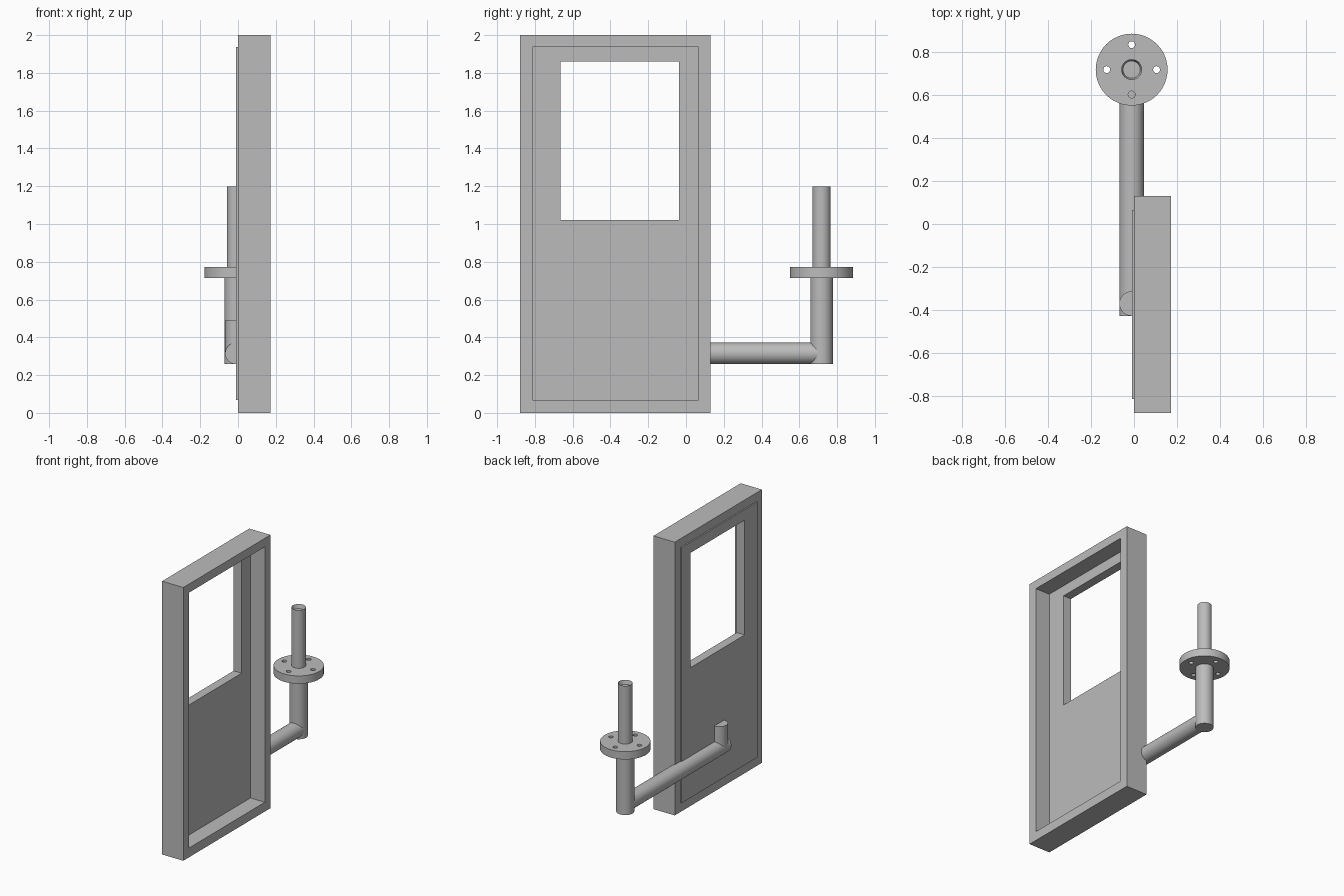
import bpy, bmesh, math
from mathutils import Matrix, Vector

if "Cube" in bpy.data.objects:
    bpy.data.objects.remove(bpy.data.objects["Cube"], do_unlink=True)

GREY = (0.5, 0.5, 0.5, 1)
metal = bpy.data.materials.new("plain_grey")
metal.use_nodes = True
metal.diffuse_color = GREY
metal.node_tree.nodes["Principled BSDF"].inputs["Base Color"].default_value = GREY


def finish(name, bm, smooth=False):
    bmesh.ops.recalc_face_normals(bm, faces=bm.faces)
    mesh = bpy.data.meshes.new(name)
    bm.to_mesh(mesh)
    bm.free()
    mesh.materials.append(metal)
    obj = bpy.data.objects.new(name, mesh)
    bpy.context.collection.objects.link(obj)
    if smooth:
        bpy.ops.object.select_all(action='DESELECT')
        obj.select_set(True)
        bpy.context.view_layer.objects.active = obj
        bpy.ops.object.shade_smooth_by_angle(angle=math.radians(35))
    return obj


def rect_ring(name, x0, x1, outer, inner):
    """Slab in the YZ plane with a rectangular opening; rects are (y0, y1, z0, z1)."""
    bm = bmesh.new()
    loops = []
    for x in (x0, x1):
        for y0, y1, z0, z1 in (outer, inner):
            corners = ((y0, z0), (y1, z0), (y1, z1), (y0, z1))
            loops.append([bm.verts.new((x, y, z)) for y, z in corners])
    back_out, back_in, front_out, front_in = loops
    for a, b in ((back_out, back_in), (front_out, front_in),
                 (back_out, front_out), (back_in, front_in)):
        for i in range(4):
            j = (i + 1) % 4
            bm.faces.new((a[i], a[j], b[j], b[i]))
    return finish(name, bm)


def add_cylinder(bm, start, end, radius, segments=48):
    a, b = Vector(start), Vector(end)
    turn = (b - a).to_track_quat('Z', 'Y').to_matrix().to_4x4()
    bmesh.ops.create_cone(bm, cap_ends=True, segments=segments, radius1=radius,
                          radius2=radius, depth=(b - a).length,
                          matrix=Matrix.Translation((a + b) / 2) @ turn)


def pipe(name, start, end, radius):
    bm = bmesh.new()
    add_cylinder(bm, start, end, radius)
    return finish(name, bm, smooth=True)


# Door: deep frame with a thinner windowed panel standing just proud of its back
opening = (-0.813, 0.065, 0.068, 1.937)
window = (-0.665, -0.036, 1.02, 1.86)
rect_ring("door_frame", 0, 0.172, (-0.878, 0.13, 0, 2), opening)
rect_ring("door_panel", -0.01, 0.055, opening, window)

# Bracket pipes
PX, PY, PZ = -0.011, 0.718, 0.315
pipe("horizontal_arm", (PX, -0.428, PZ), (PX, PY, PZ), 0.057)
pipe("arm_stub", (PX, -0.37, PZ), (PX, -0.37, 0.488), 0.057)
pipe("lower_post", (PX, PY, 0.258), (PX, PY, 0.72), 0.06)

# Upper post with a hollow mouth
bm = bmesh.new()
add_cylinder(bm, (PX, PY, 0.765), (PX, PY, 1.198), 0.048)
top = max(bm.faces, key=lambda f: f.calc_center_median().z)
bmesh.ops.inset_region(bm, faces=[top], thickness=0.008)
bmesh.ops.translate(bm, verts=top.verts, vec=(0, 0, -0.03))
finish("upper_post", bm, smooth=True)

# Flange drilled with four bolt holes
flange = pipe("flange", (PX, PY, 0.715), (PX, PY, 0.772), 0.167)
bm = bmesh.new()
for i in range(4):
    a = i * math.pi / 2
    x, y = PX + 0.116 * math.cos(a), PY + 0.116 * math.sin(a)
    add_cylinder(bm, (x, y, 0.6), (x, y, 0.9), 0.016, 24)
drill = finish("bolt_hole_cutter", bm)
drill.hide_render = True
cut = flange.modifiers.new("bolt_holes", 'BOOLEAN')
cut.operation, cut.object, cut.solver = 'DIFFERENCE', drill, 'EXACT'
bpy.context.view_layer.objects.active = flange
while flange.modifiers[0] != cut:
    bpy.ops.object.modifier_move_up(modifier=cut.name)
bpy.ops.object.modifier_apply(modifier=cut.name)
bpy.data.objects.remove(drill, do_unlink=True)
